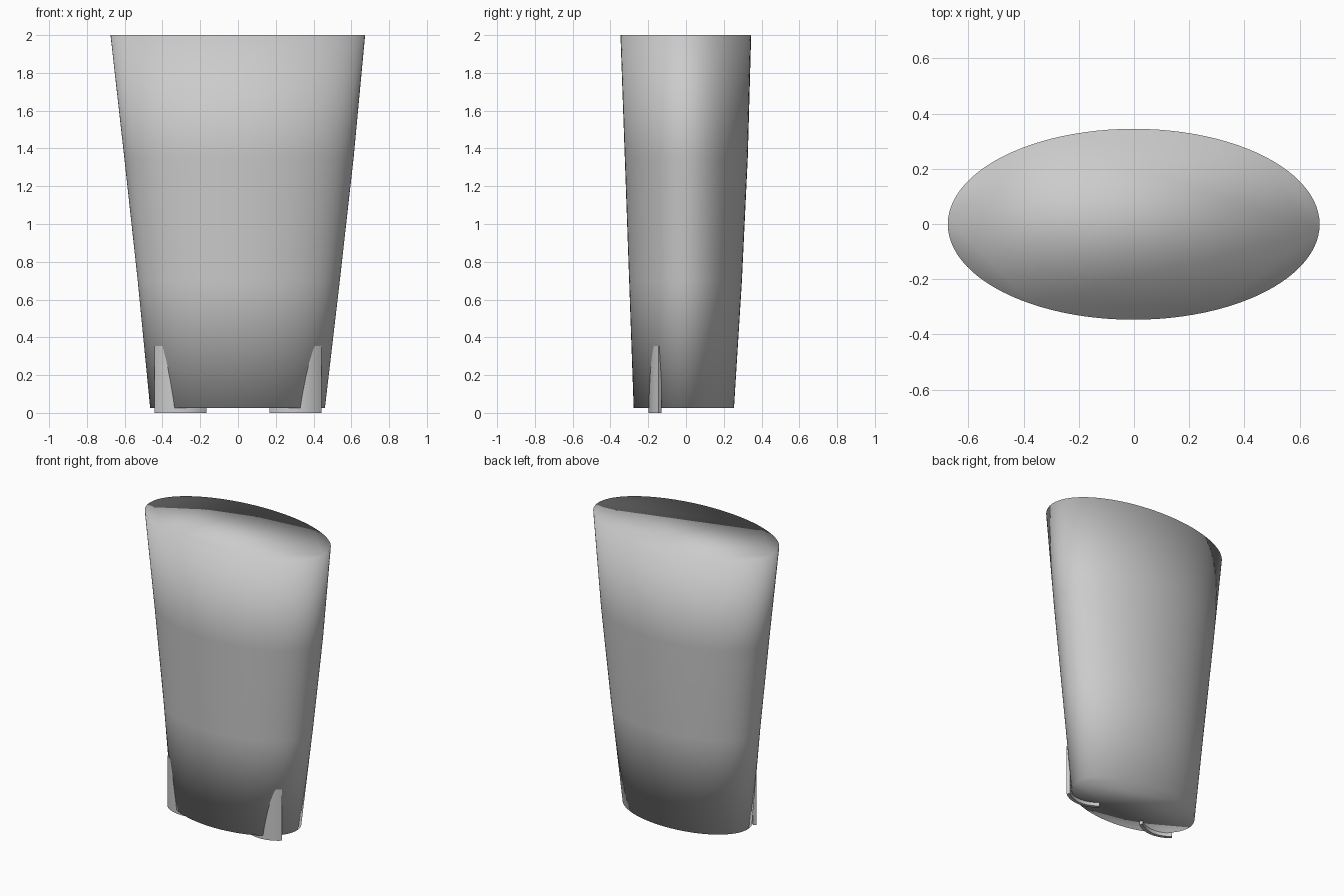
import bpy, bmesh, math

if "Cube" in bpy.data.objects:
    bpy.data.objects.remove(bpy.data.objects["Cube"])

SIDES = 96

grey = bpy.data.materials.new("light grey")
grey.diffuse_color = (0.6, 0.6, 0.6, 1)
grey.use_nodes = True
grey.node_tree.nodes["Principled BSDF"].inputs["Base Color"].default_value = grey.diffuse_color


def finish(bm, name):
    bmesh.ops.recalc_face_normals(bm, faces=bm.faces)
    mesh = bpy.data.meshes.new(name)
    bm.to_mesh(mesh)
    bm.free()
    mesh.materials.append(grey)
    obj = bpy.data.objects.new(name, mesh)
    bpy.context.collection.objects.link(obj)
    return obj


# Tapered oval body: each section is z, left, right, front, back
sections = [
    (0.025, -0.465, 0.460, -0.277, 0.254),
    (0.70, -0.531, 0.539, -0.301, 0.296),
    (1.35, -0.602, 0.612, -0.324, 0.327),
    (2.00, -0.675, 0.673, -0.347, 0.345),
]
bm = bmesh.new()
rings = []
for z, left, right, front, back in sections:
    ring = []
    for i in range(SIDES):
        a = 2 * math.pi * i / SIDES
        x = (left + right) / 2 + (right - left) / 2 * math.cos(a)
        y = (front + back) / 2 + (back - front) / 2 * math.sin(a)
        ring.append(bm.verts.new((x, y, z)))
    rings.append(ring)
for low, high in zip(rings, rings[1:]):
    for i in range(SIDES):
        j = (i + 1) % SIDES
        bm.faces.new((low[i], low[j], high[j], high[i]))
# Closed ends, softly blended into the wall
bm.faces.new(rings[0][::-1])
bm.faces.new(rings[-1])
for f in bm.faces:
    f.smooth = True
finish(bm, "body")


# Curved upright foot plates, partly sunk into the front of the body
def foot(side, name):
    half, sag, thick, top = 0.137, 0.053, 0.022, 0.355
    radius = (half ** 2 + sag ** 2) / (2 * sag)
    spread = math.asin(half / radius)
    cx, cy = side * 0.304, -0.198 + radius
    steps = 16
    bm = bmesh.new()
    outer, inner = [], []
    for i in range(steps + 1):
        a = spread * (2 * i / steps - 1)
        for r, row in ((radius, outer), (radius - thick, inner)):
            row.append(bm.verts.new((cx + r * math.sin(a), cy - r * math.cos(a), 0)))
    faces = [bm.faces.new((outer[i], outer[i + 1], inner[i + 1], inner[i]))
             for i in range(steps)]
    new = bmesh.ops.extrude_face_region(bm, geom=faces)["geom"]
    bmesh.ops.translate(bm, vec=(0, 0, top),
                        verts=[v for v in new if isinstance(v, bmesh.types.BMVert)])
    obj = finish(bm, name)
    bpy.context.view_layer.objects.active = obj
    obj.select_set(True)
    bpy.ops.object.shade_smooth_by_angle(angle=math.radians(35))
    obj.select_set(False)


foot(-1, "left_foot")
foot(1, "right_foot")
